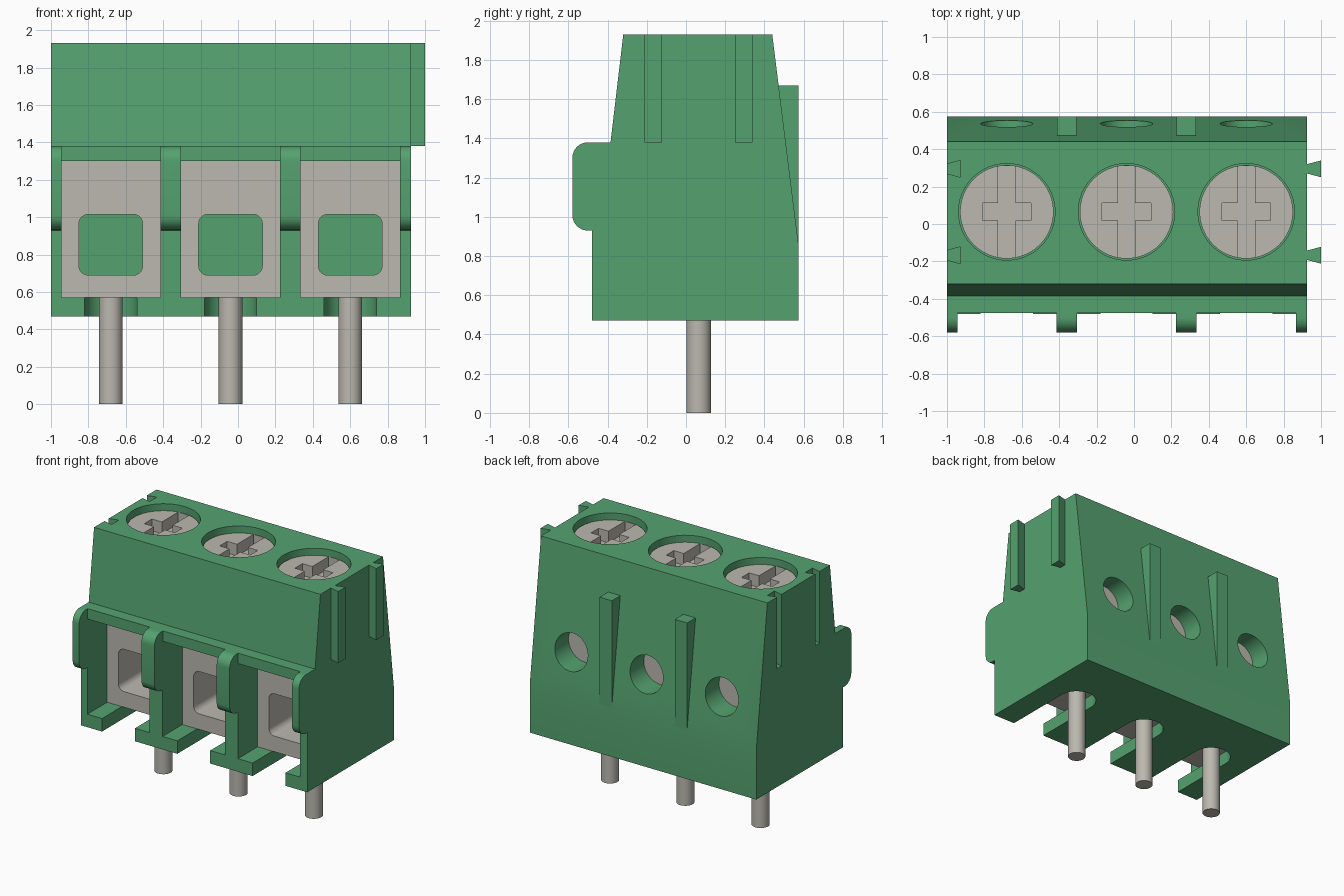
import bpy, bmesh, math
from mathutils import Vector

if "Cube" in bpy.data.objects:
    bpy.data.objects.remove(bpy.data.objects["Cube"])


def material(name, rgb):
    m = bpy.data.materials.new(name)
    m.use_nodes = True
    m.diffuse_color = (*rgb, 1)
    bsdf = next(n for n in m.node_tree.nodes if n.type == "BSDF_PRINCIPLED")
    bsdf.inputs["Base Color"].default_value = (*rgb, 1)
    return m


GREEN = material("green plastic", (0.09, 0.36, 0.16))
METAL = material("grey metal", (0.50, 0.48, 0.43))


def prism(name, outline, axis, lo, hi, mat=GREEN):
    """Extrude a 2D outline along an axis; outline uses the other two axes in order."""
    def place(p, d):
        c = list(p)
        c.insert("xyz".index(axis), d)
        return Vector(c)
    bm = bmesh.new()
    face = bm.faces.new([bm.verts.new(place(p, lo)) for p in outline])
    ext = bmesh.ops.extrude_face_region(bm, geom=[face])
    move = place((0, 0), hi - lo)
    bmesh.ops.translate(bm, vec=move, verts=[v for v in ext["geom"] if isinstance(v, bmesh.types.BMVert)])
    bmesh.ops.recalc_face_normals(bm, faces=bm.faces)
    mesh = bpy.data.meshes.new(name)
    bm.to_mesh(mesh)
    bm.free()
    mesh.materials.append(mat)
    ob = bpy.data.objects.new(name, mesh)
    bpy.context.collection.objects.link(ob)
    return ob


def rect(a0, a1, b0, b1):
    return [(a0, b0), (a1, b0), (a1, b1), (a0, b1)]


def arc(a, b, r, start, end, n=8):
    return [(a + r * math.cos(t), b + r * math.sin(t))
            for t in (math.radians(start + (end - start) * i / n) for i in range(n + 1))]


def circle(a, b, r, n=48):
    return arc(a, b, r, 0, 360, n)[:-1]


def rounded_rect(a0, a1, b0, b1, r):
    return (arc(a1 - r, b1 - r, r, 0, 90) + arc(a0 + r, b1 - r, r, 90, 180)
            + arc(a0 + r, b0 + r, r, 180, 270) + arc(a1 - r, b0 + r, r, 270, 360))


def combine(ob, other, operation="DIFFERENCE"):
    mod = ob.modifiers.new("cut", "BOOLEAN")
    mod.operation, mod.solver, mod.object = operation, "EXACT", other
    bpy.context.view_layer.objects.active = ob
    bpy.ops.object.modifier_apply(modifier=mod.name)
    bpy.data.objects.remove(other)


def smooth(ob):
    bpy.ops.object.select_all(action="DESELECT")
    ob.select_set(True)
    bpy.context.view_layer.objects.active = ob
    bpy.ops.object.shade_smooth_by_angle(angle=math.radians(30))


LEFT, RIGHT = 0.925, -1.0
BOTTOM, TOP, LEDGE = 0.47, 1.93, 1.38
CELLS = [-0.68, -0.04, 0.60]
HALF = 0.265
MID = 0.065          # depth line shared by pins and screws
FRONT = -0.48

# Housing: side profile with a rounded nose, extruded across the width
nose = arc(-0.5, LEDGE - 0.08, 0.08, 90, 180) + arc(-0.5, 1.01, 0.08, 180, 270)
profile = [(0.575, BOTTOM), (0.575, 0.85), (0.44, TOP), (-0.32, TOP), (-0.385, LEDGE)]
housing = prism("housing", profile + nose + [(FRONT, 0.93), (FRONT, BOTTOM)], "x", RIGHT, LEFT)

for x in CELLS:
    x0, x1 = x - HALF, x + HALF
    # Nose gap, wire cavity, pin slot, rear test hole and screw well
    combine(housing, prism("cutter", rect(x0, x1, 0.8, 1.5), "y", -0.7, FRONT + 0.003))
    combine(housing, prism("cutter", rect(x0, x1, 0.57, 1.30), "y", -0.7, 0.37))
    slot = arc(x, MID, 0.14, 0, 180, 24) + [(x - 0.14, -0.7), (x + 0.14, -0.7)]
    combine(housing, prism("cutter", slot, "z", 0.3, 0.7))
    combine(housing, prism("cutter", circle(x, 1.16, 0.14), "y", 0.3, 0.8))
    combine(housing, prism("cutter", circle(x, MID, 0.258), "z", 1.72, 2.1))


def dovetail(x_narrow, x_wide, y):
    return [(x_narrow, y - 0.025), (x_wide, y - 0.045), (x_wide, y + 0.045), (x_narrow, y + 0.025)]


# Dovetail grooves on the right end, matching rails on the left end
for y in (-0.167, 0.295):
    combine(housing, prism("cutter", dovetail(RIGHT - 0.001, RIGHT + 0.072, y), "z", LEDGE, 2.1))
    prism("left_rail", dovetail(LEFT, 1.0, y), "z", LEDGE, TOP)

# Tapered ribs on the back, between the cells
for x in (-0.36, 0.28):
    prism("back_rib", [(0.575, 0.85), (0.575, 1.67), (0.45, 1.67), (0.54, 0.9)], "x", x - 0.052, x + 0.052)
smooth(housing)

# Metal parts of each cell
for x in CELLS:
    clamp = prism("wire_clamp", rect(x - HALF, x + HALF, 0.57, 1.30), "y", -0.24, 0.37, METAL)
    opening = rounded_rect(x - 0.17, x + 0.17, 0.69, 1.015, 0.05)
    combine(clamp, prism("cutter", opening, "y", -0.5, 0.6, METAL))
    smooth(clamp)

    smooth(prism("pin", circle(x, MID, 0.063, 32), "z", 0, 0.6, METAL))

    screw = prism("screw", circle(x, MID, 0.25), "z", 1.70, 1.88, METAL)
    for dx, dy in ((0.046, 0.246), (0.13, 0.046)):
        slot = rect(x - dx, x + dx, MID - dy, MID + dy)
        combine(screw, prism("cutter", slot, "z", 1.79, 2.0, METAL))
    smooth(screw)
